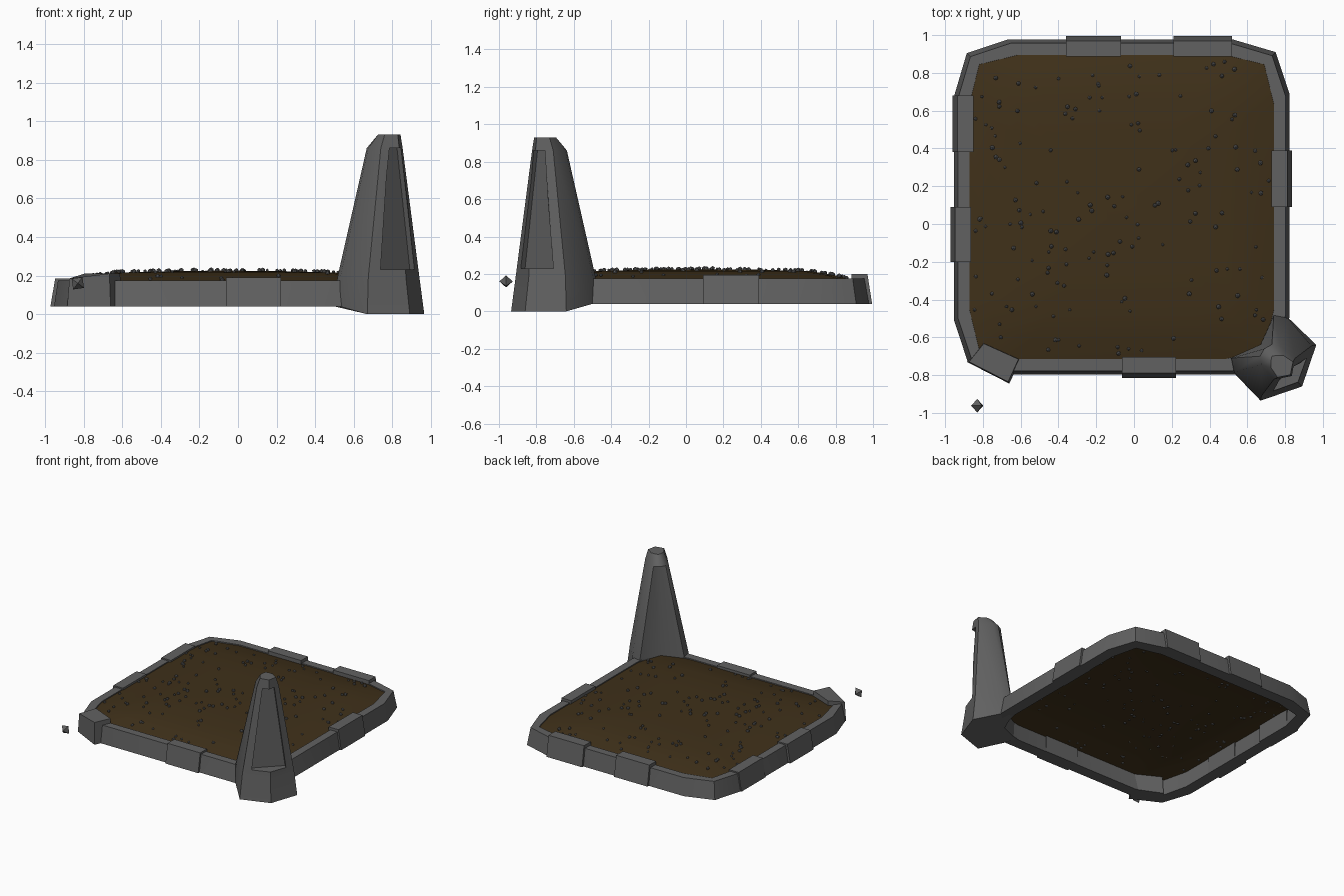
import bpy, bmesh, math, random
from mathutils import Matrix, Vector

if "Cube" in bpy.data.objects:
    bpy.data.objects.remove(bpy.data.objects["Cube"])

random.seed(7)
CX, CY = -0.065, 0.09


def material(name, col):
    m = bpy.data.materials.new(name)
    m.diffuse_color = (*col, 1)
    m.use_nodes = True
    m.node_tree.nodes["Principled BSDF"].inputs["Base Color"].default_value = m.diffuse_color
    return m


stone = material("stone", (0.12, 0.12, 0.12))
earth = material("earth", (0.05, 0.03, 0.01))


def make(name, bm, mat, smooth=None):
    bmesh.ops.recalc_face_normals(bm, faces=bm.faces)
    me = bpy.data.meshes.new(name)
    bm.to_mesh(me)
    bm.free()
    ob = bpy.data.objects.new(name, me)
    bpy.context.collection.objects.link(ob)
    me.materials.append(mat)
    if smooth:
        bpy.ops.object.select_all(action='DESELECT')
        ob.select_set(True)
        bpy.context.view_layer.objects.active = ob
        bpy.ops.object.shade_smooth_by_angle(angle=math.radians(smooth))
    return ob


def loft(loops, cap=True, closed=False):
    bm = bmesh.new()
    rows = [[bm.verts.new(p) for p in l] for l in loops]
    n = len(rows[0])
    pairs = list(zip(rows, rows[1:])) + ([(rows[-1], rows[0])] if closed else [])
    for a, b in pairs:
        for i in range(n):
            j = (i + 1) % n
            bm.faces.new((a[i], a[j], b[j], b[i]))
    if cap:
        bm.faces.new(rows[0])
        bm.faces.new(rows[-1])
    return bm


def outline(corner, z, s=1.0):
    """Twelve-sided rounded square from one corner's three points."""
    pts = []
    for k in range(4):
        c, d = round(math.cos(k * math.pi / 2)), round(math.sin(k * math.pi / 2))
        pts += [(CX + s * (c * x - d * y), CY + s * (d * x + c * y), z) for x, y in corner]
    return pts


OUT = [(0.888, 0.6), (0.815, 0.82), (0.585, 0.888)]
INN = [(0.806, 0.545), (0.755, 0.755), (0.545, 0.806)]

# stone border
make("stone_border", loft([outline(OUT, 0.04), outline(OUT, 0.175, 0.977),
                           outline(INN, 0.175), outline(INN, 0.04, 0.99)],
                          cap=False, closed=True), stone, 50)

# soil, slightly domed
DOME = [(1.0, 0.165), (0.86, 0.195), (0.7, 0.215), (0.4, 0.222), (0.1, 0.225)]
bm = loft([outline(INN, z, s * 1.01) for s, z in DOME], cap=False)
bm.faces.new([v for v in bm.verts if v.co.z > 0.2245])
make("soil", bm, earth, 60)


def soil_z(x, y):
    r = max(abs(x - CX), abs(y - CY)) / 0.806
    for (s1, z1), (s0, z0) in zip(DOME, DOME[1:]):
        if r >= s0:
            return z0 + (z1 - z0) * (r - s0) / (s1 - s0)
    return 0.225


# pebbles
bm = bmesh.new()
count = 0
while count < 150:
    x, y = CX + random.uniform(-.78, .78), CY + random.uniform(-.78, .78)
    if abs(x - CX) + abs(y - CY) > 1.42:
        continue
    m = Matrix.Translation((x, y, soil_z(x, y) + 0.004)) @ Matrix.Rotation(random.random() * 3, 4, 'Z')
    bmesh.ops.create_icosphere(bm, subdivisions=1, radius=random.uniform(.008, .014), matrix=m)
    count += 1
make("pebbles", bm, stone)


# raised blocks along the border: centre, length, outward angle, top height
def block(name, x, y, length, angle, top, w=0.052):
    prof = [(w + 0.005, 0.04), (w - 0.02, top), (-w, top), (-w, 0.04)]
    R = Matrix.Translation((x, y, 0)) @ Matrix.Rotation(math.radians(angle), 4, 'Z')
    make(name, loft([[R @ Vector((a, t * length / 2, z)) for a, z in prof] for t in (-1, 1)]), stone, 30)


for i, b in enumerate([(-0.215, 0.938, 0.29, 90, 0.20), (0.365, 0.938, 0.31, 90, 0.20),
                       (0.78, 0.24, 0.30, 0, 0.195), (0.08, -0.757, 0.285, 270, 0.19),
                       (-0.915, -0.055, 0.29, 180, 0.185), (-0.903, 0.53, 0.30, 180, 0.185)]):
    block("border_block_%d" % (i + 1), *b)

# lifted corner stone, front left
cs = [(-0.885, -0.73), (-0.66, -0.845), (-0.60, -0.715), (-0.80, -0.625)]
cx, cy = -0.74, -0.725
make("corner_stone", loft([[(x, y, 0.04) for x, y in cs],
                           [(cx + (x - cx) * .92, cy + (y - cy) * .92, 0.21 if x > -0.87 else 0.185) for x, y in cs]]),
     stone, 40)


# tall corner post, symmetric about the diagonal
def flip(p):
    return (0.03 - p[1], 0.03 - p[0], p[2])


def post_loop(m, q, a, p1, p2):
    return [m, q, a, p1, p2, flip(p1), flip(a), flip(q)]


post = make("corner_post", loft([
    post_loop((.67, -.64, .04), (.74, -.47, .04), (.82, -.5, .04), (.965, -.64, 0), (.89, -.86, 0)),
    post_loop((.67, -.64, .19), (.74, -.485, .19), (.815, -.5, .19), (.94, -.645, .19), (.87, -.84, .19)),
    post_loop((.69, -.66, .86), (.73, -.637, .86), (.775, -.645, .86), (.853, -.71, .86), (.835, -.805, .86)),
    post_loop((.73, -.70, .93), (.755, -.695, .93), (.79, -.695, .93), (.842, -.73, .93), (.828, -.798, .93))]),
    stone)
# recess cut into the outer edge of the post
def notch(t, z, depth):
    u = flip(t)
    d, o = depth * .707, 0.15
    return [(t[0] + o, t[1] - o, z), (t[0] - d, t[1] + d, z), (u[0] - d, u[1] + d, z), (u[0] + o, u[1] - o, z)]


cut = make("post_cutter", loft([notch((.74, -.885, .23), .23, .035), notch((.785, -.815, .86), .86, .03)]), stone)
cut.hide_render = True
cut.hide_set(True)
mod = post.modifiers.new("recess", 'BOOLEAN')
mod.object = cut
mod.solver = 'EXACT'
bpy.ops.object.select_all(action='DESELECT')
post.select_set(True)
bpy.context.view_layer.objects.active = post
bpy.ops.object.modifier_apply(modifier="recess")
bpy.data.objects.remove(cut)
bpy.ops.object.shade_smooth_by_angle(angle=math.radians(35))

# loose chip of stone beside the corner
bm = bmesh.new()
R = Matrix.Translation((-0.83, -0.962, 0.16)) @ Matrix.Rotation(math.radians(37), 4, 'Y')
v = [bm.verts.new(R @ Vector(p)) for p in [(.04, 0, 0), (0, .036, 0), (-.04, 0, 0), (0, -.036, 0), (0, 0, .04), (0, 0, -.04)]]
for i in range(4):
    for k in (4, 5):
        bm.faces.new((v[i], v[(i + 1) % 4], v[k]))
make("stone_chip", bm, stone)
